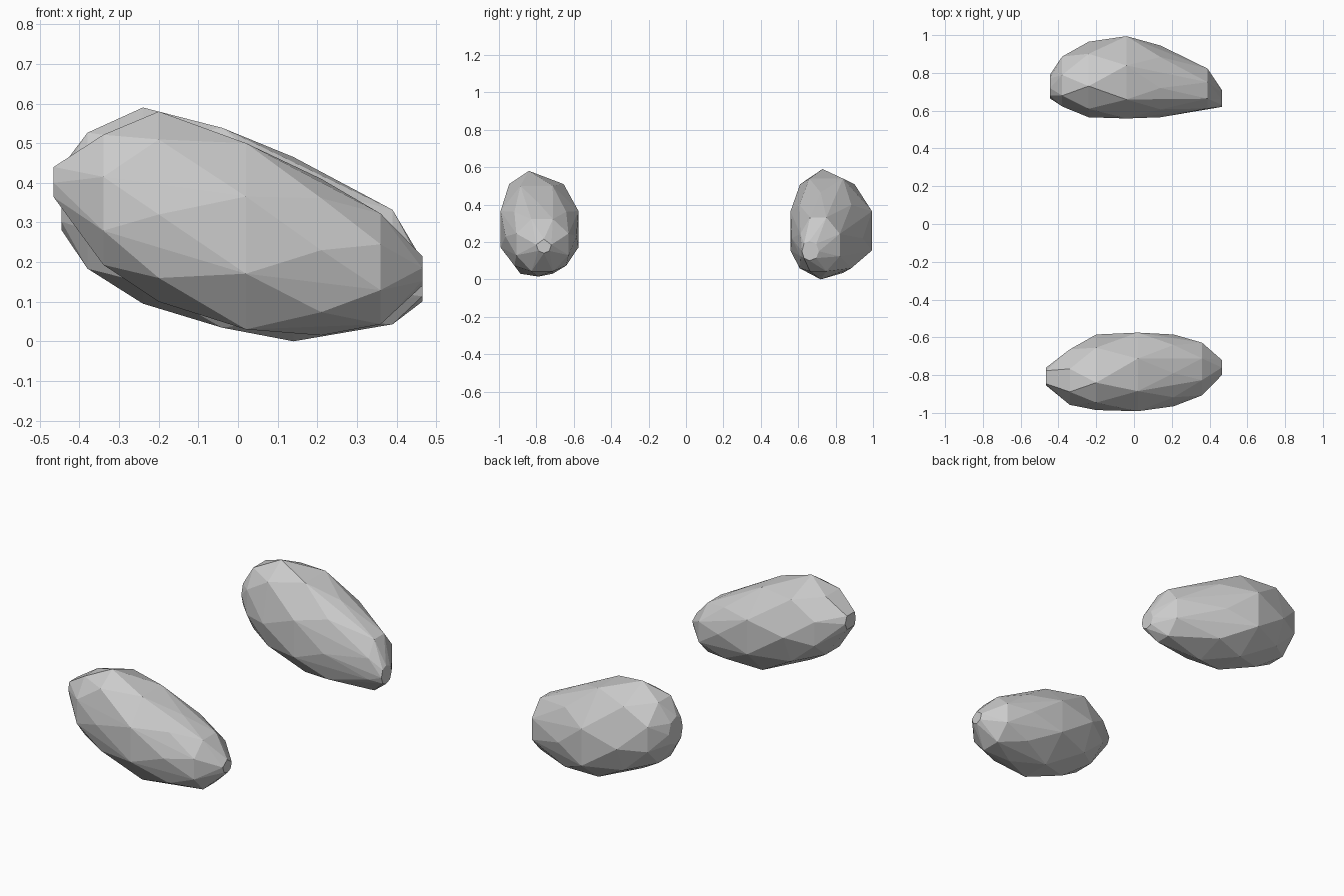
import bpy, bmesh
from math import cos, sin, pi

# Each station along x: x, y min, y centre, y max, z min, z centre, z max
FRONT = [
    (-0.465, -0.855, -0.82, -0.76, 0.35, 0.40, 0.455),
    (-0.34, -0.96, -0.84, -0.66, 0.19, 0.34, 0.525),
    (-0.20, -0.985, -0.84, -0.585, 0.10, 0.32, 0.58),
    (0.02, -0.995, -0.81, -0.57, 0.025, 0.27, 0.505),
    (0.21, -0.965, -0.79, -0.585, 0.015, 0.23, 0.41),
    (0.36, -0.91, -0.77, -0.625, 0.04, 0.19, 0.325),
    (0.465, -0.80, -0.76, -0.72, 0.14, 0.185, 0.215),
]
BACK = [
    (-0.445, 0.665, 0.72, 0.79, 0.28, 0.36, 0.44),
    (-0.38, 0.62, 0.72, 0.89, 0.18, 0.35, 0.53),
    (-0.24, 0.565, 0.73, 0.965, 0.095, 0.29, 0.59),
    (-0.04, 0.555, 0.73, 1.0, 0.03, 0.24, 0.545),
    (0.14, 0.565, 0.72, 0.945, 0.0, 0.22, 0.465),
    (0.39, 0.61, 0.70, 0.825, 0.04, 0.18, 0.335),
    (0.465, 0.62, 0.66, 0.71, 0.10, 0.15, 0.205),
]


def rock(name, stations, sides=8):
    """Faceted convex stone wrapped round staggered lopsided rings."""
    bm = bmesh.new()
    for i, (x, y0, yc, y1, z0, zc, z1) in enumerate(stations):
        for k in range(sides):
            a = 2 * pi * (k + 0.5 * (i % 2)) / sides
            c, s = cos(a), sin(a)
            # staggered rings grow a little so they still reach the outline
            grow = 1.06 if i % 2 else 1.0 + 0.12 * (c * s) ** 2
            y = yc + c * grow * (y1 - yc if c > 0 else yc - y0)
            z = zc + s * grow * (z1 - zc if s > 0 else zc - z0)
            bm.verts.new((x, y, max(z, 0)))
    out = bmesh.ops.convex_hull(bm, input=bm.verts)
    spare = {g for g in out["geom_interior"] + out["geom_unused"]
             if isinstance(g, bmesh.types.BMVert)}
    bmesh.ops.delete(bm, geom=list(spare), context="VERTS")
    # merge tiny facets into broader chiselled planes
    bmesh.ops.remove_doubles(bm, verts=bm.verts, dist=0.03)
    bmesh.ops.recalc_face_normals(bm, faces=bm.faces)
    mesh = bpy.data.meshes.new(name)
    bm.to_mesh(mesh)
    bm.free()
    bpy.context.collection.objects.link(bpy.data.objects.new(name, mesh))


# Two separate stones, one in front and one behind
rock("front_stone", FRONT)
rock("back_stone", BACK)
